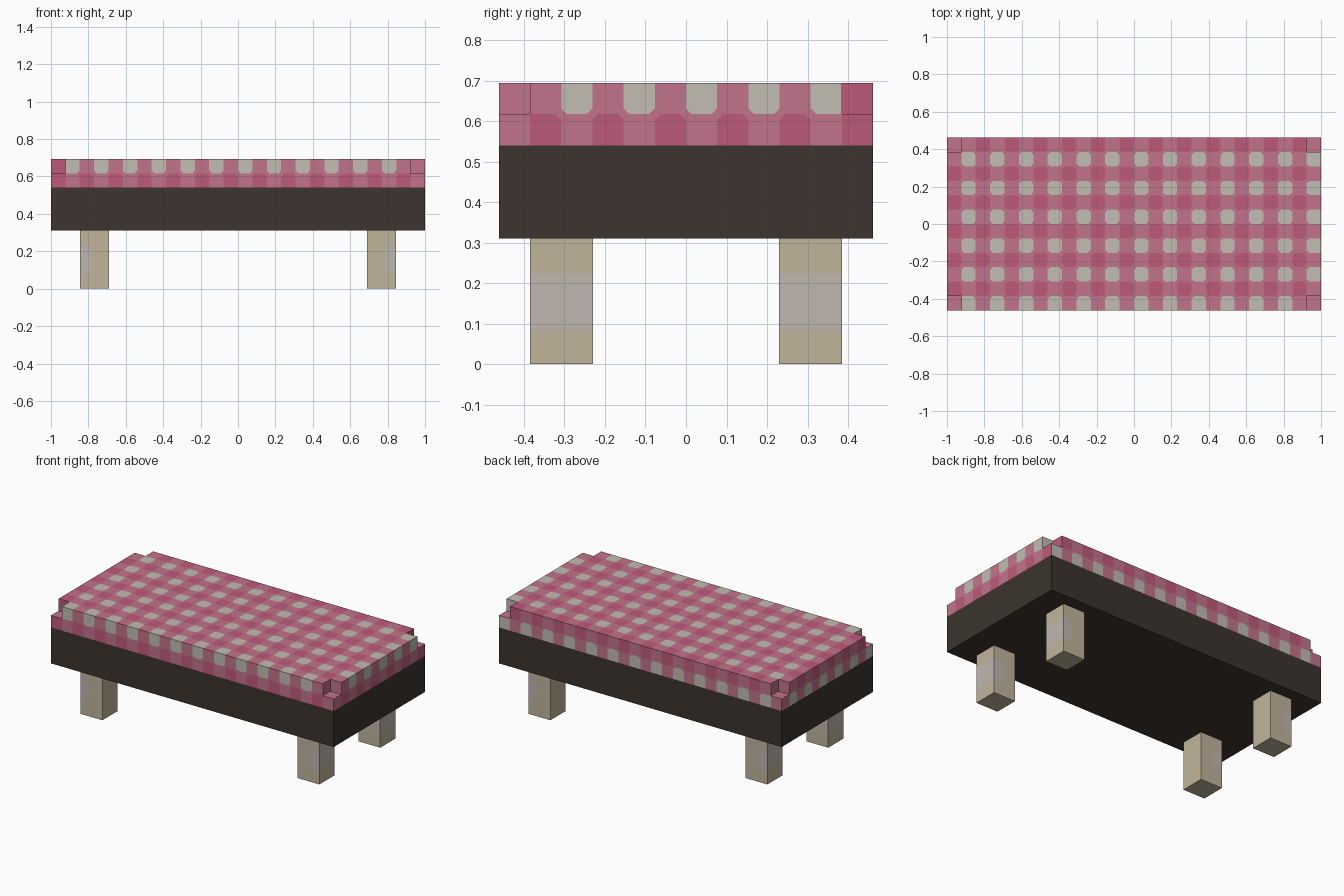
import bpy
import bmesh
from mathutils import Vector

cube = bpy.data.objects.get("Cube")
if cube:
    bpy.data.objects.remove(cube, do_unlink=True)

COLS, ROWS = 26, 12
CELL = 2 / COLS
HALF_Y = ROWS * CELL / 2
BASE_LOW, BASE_TOP = 0.31, 0.54


def material(name, *srgb):
    rgb = [((c / 255 + 0.055) / 1.055) ** 2.4 for c in srgb] + [1]
    mat = bpy.data.materials.new(name)
    mat.use_nodes = True
    mat.diffuse_color = rgb
    mat.node_tree.nodes["Principled BSDF"].inputs["Base Color"].default_value = rgb
    return mat


white = material("cloth white", 194, 188, 178)
pink = material("cloth pink", 194, 116, 140)
rose = material("cloth rose", 190, 90, 122)
dark_wood = material("dark wood", 60, 52, 46)
tan = material("leg tan", 192, 180, 154)
grey = material("leg grey", 192, 183, 176)


def finish(bm, name, *mats):
    bmesh.ops.recalc_face_normals(bm, faces=bm.faces)
    mesh = bpy.data.meshes.new(name)
    bm.to_mesh(mesh)
    bm.free()
    for mat in mats:
        mesh.materials.append(mat)
    obj = bpy.data.objects.new(name, mesh)
    bpy.context.collection.objects.link(obj)
    return obj


def box(low, high):
    bm = bmesh.new()
    bmesh.ops.create_cube(bm, size=1)
    low, high = Vector(low), Vector(high)
    for v in bm.verts:
        v.co = (low + high) / 2 + v.co * (high - low)
    return bm


# Base frame
finish(box((-1, -HALF_Y, BASE_LOW), (1, HALF_Y, BASE_TOP)), "base_frame", dark_wood)


# Legs, with a worn grey band wrapped around the outer side
def leg(name, sx, sy):
    xs, ys = sorted((sx * 0.69, sx * 0.845)), sorted((sy * 0.23, sy * 0.385))
    bm = box((xs[0], ys[0], 0), (xs[1], ys[1], BASE_LOW))
    cuts = [((0, 0, 0.085), (0, 0, 1)), ((0, 0, 0.225), (0, 0, 1)),
            ((sx * 0.783, 0, 0), (1, 0, 0))]
    for point, normal in cuts:
        bmesh.ops.bisect_plane(bm, geom=bm.verts[:] + bm.edges[:] + bm.faces[:],
                               plane_co=point, plane_no=normal)
    for f in bm.faces:
        c = f.calc_center_median()
        f.material_index = int(0.085 < c.z < 0.225 and abs(c.x) > 0.783)
    finish(bm, name, tan, grey)


for sx, side in ((1, "left"), (-1, "right")):
    for sy, end in ((-1, "front"), (1, "back")):
        leg(f"{end}_{side}_leg", sx, sy)

# Cushion: two layers of checked cells, the upper one notched at its corners


def filled(i, j, k):
    if not (0 <= i < COLS and 0 <= j < ROWS and 0 <= k < 2):
        return False
    corner = i in (0, COLS - 1) and j in (0, ROWS - 1)
    return k == 0 or not corner


def shade(i, j, k, axis):
    """0 white, 1 pink, 2 rose; the check folds over the cushion edge."""
    if axis == 2:
        return 1 if k == 0 else (i % 2 == 0) + (j % 2)
    if k == 0:
        i, j = (i + 1, j) if axis == 0 else (i, j + 1)
    return (i % 2 == 0) + (j % 2)


bm = bmesh.new()
origin = Vector((-1, -HALF_Y, BASE_TOP))
for i in range(COLS):
    for j in range(ROWS):
        for k in range(2):
            if not filled(i, j, k):
                continue
            for axis in range(3):
                for step in (0, 1):
                    near = [i, j, k]
                    near[axis] += 2 * step - 1
                    if filled(*near) or near[2] < 0:
                        continue
                    quad = []
                    for a, b in ((0, 0), (1, 0), (1, 1), (0, 1)):
                        p = Vector((i, j, k))
                        p[axis] += step
                        p[(axis + 1) % 3] += a
                        p[(axis + 2) % 3] += b
                        quad.append(bm.verts.new(origin + p * CELL))
                    if not step:
                        quad.reverse()
                    face = bm.faces.new(quad)
                    face.material_index = shade(i, j, k, axis)
bmesh.ops.remove_doubles(bm, verts=bm.verts, dist=CELL / 50)
bm.normal_update()

# Round off the check where four flat cells meet
flat = [v for v in bm.verts if len(v.link_faces) == 4
        and all(f.normal.dot(v.link_faces[0].normal) > 0.99 for f in v.link_faces)]
result = bmesh.ops.bevel(bm, geom=flat, offset=0.014, segments=1,
                         affect='VERTICES', profile=0.5)
for f in result["faces"]:
    if f.calc_area() < CELL * CELL / 4:
        f.material_index = 1
finish(bm, "checked_cushion", white, pink, rose)
